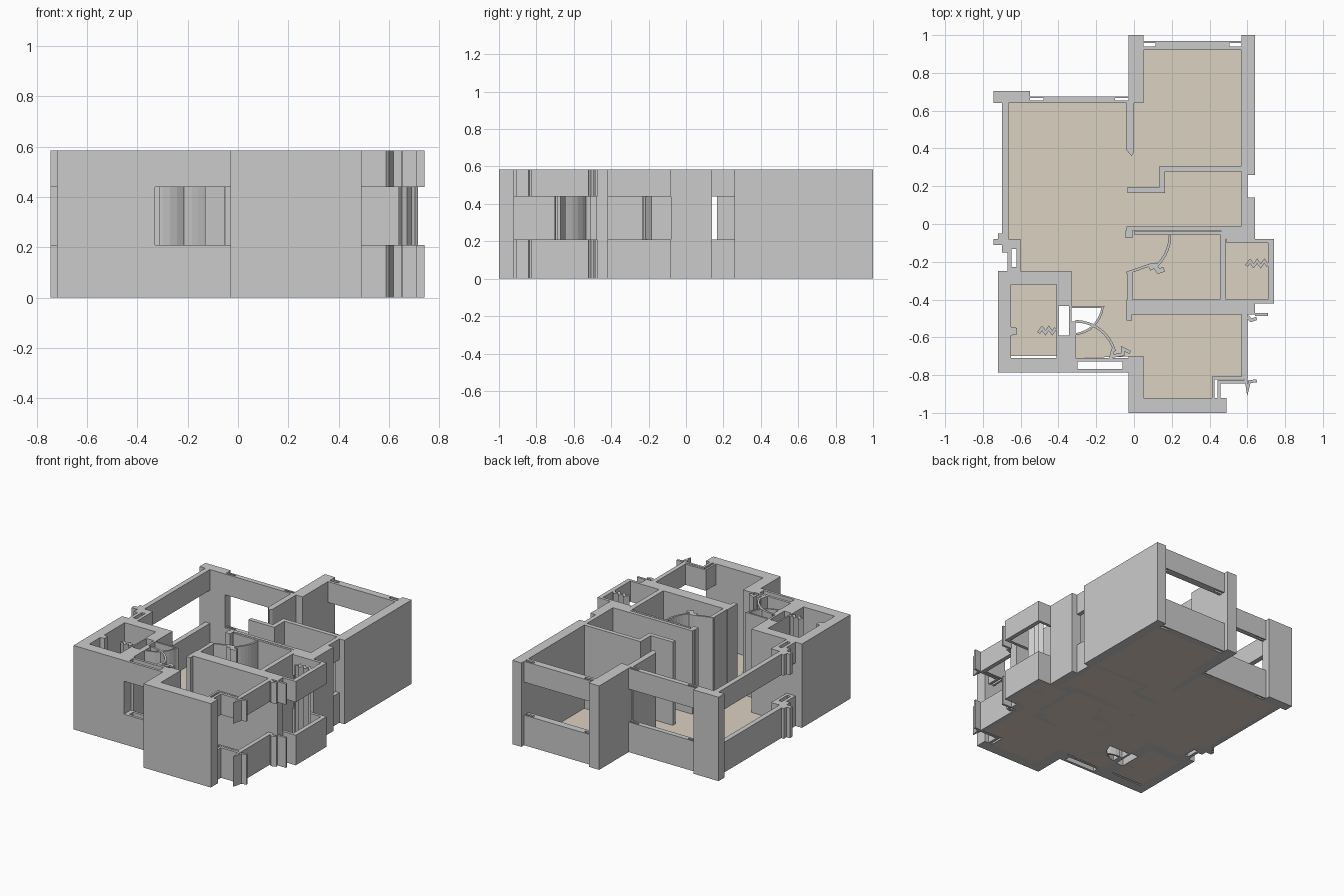
import bpy, bmesh, math
from mathutils import Vector

H = 0.585
FULL = [(0, H)]
BAND = [(0, 0.21), (0.44, H)]   # below and above a window opening


def build(name, polys, levels=FULL, mat=None):
    """Extrude plan polygons through each height range into one object."""
    bm = bmesh.new()
    for z0, z1 in levels:
        for pts in polys:
            lo = [bm.verts.new((x, y, z0)) for x, y in pts]
            hi = [bm.verts.new((x, y, z1)) for x, y in pts]
            bm.faces.new(lo)
            bm.faces.new(hi)
            for i in range(len(pts)):
                j = (i + 1) % len(pts)
                bm.faces.new((lo[i], lo[j], hi[j], hi[i]))
    bmesh.ops.recalc_face_normals(bm, faces=bm.faces)
    me = bpy.data.meshes.new(name)
    bm.to_mesh(me)
    bm.free()
    ob = bpy.data.objects.new(name, me)
    bpy.context.collection.objects.link(ob)
    if mat:
        me.materials.append(mat)
    return ob


def rect(x0, x1, y0, y1):
    return [(x0, y0), (x1, y0), (x1, y1), (x0, y1)]


def ribbon(pts, w):
    """Outline of a mitred strip of width w along a path."""
    p = [Vector(q) for q in pts]
    left, right = [], []
    for i, q in enumerate(p):
        a = (q - p[i - 1]).normalized() if i else None
        b = (p[i + 1] - q).normalized() if i < len(p) - 1 else None
        a, b = a or b, b or a
        na, nb = Vector((-a.y, a.x)), Vector((-b.y, b.x))
        m = (na + nb).normalized()
        m *= w / 2 / max(0.4, m.dot(na))
        left.append(tuple(q + m))
        right.append(tuple(q - m))
    return left + right[::-1]


def arc(cx, cy, r, a0, a1, n=8):
    return [(cx + r * math.cos(math.radians(a0 + (a1 - a0) * i / n)),
             cy + r * math.sin(math.radians(a0 + (a1 - a0) * i / n))) for i in range(n + 1)]


def frame(x0, x1, y0, y1, t):
    """Four strips around a hollow rectangle."""
    return [rect(x0, x1, y0, y0 + t), rect(x0, x1, y1 - t, y1),
            rect(x0, x0 + t, y0 + t, y1 - t), rect(x1 - t, x1, y0 + t, y1 - t)]


def slotted(x0, x1, y0, y1, s):
    """Window wall with a narrow slot near each end."""
    a, b = y0 + (y1 - y0) * 0.4, y0 + (y1 - y0) * 0.75
    return [rect(x0, x1, y0, a), rect(x0, x1, b, y1), rect(x0 + s, x1 - s, a, b)]


# Floors
beige = bpy.data.materials.new("floor_beige")
beige.diffuse_color = (0.72, 0.64, 0.54, 1)
build("main_floor", [[(-0.67, 0.64), (0.05, 0.64), (0.05, 0.92), (0.57, 0.92), (0.57, -0.82),
                      (0.42, -0.82), (0.42, -0.92), (0.05, -0.92), (0.05, -0.70), (-0.33, -0.71),
                      (-0.33, -0.59), (-0.23, -0.56), (-0.18, -0.50), (-0.16, -0.435),
                      (-0.33, -0.435), (-0.33, -0.25), (-0.60, -0.25), (-0.60, -0.08),
                      (-0.67, -0.08)]], [(0, 0.004)], beige)
build("bath_floor", [rect(-0.65, -0.41, -0.70, -0.32)], [(0, 0.004)], beige)
build("balcony_floor", [rect(0.49, 0.71, -0.40, -0.10)], [(0, 0.004)], beige)

# Outer full-height walls
build("back_middle_pillar", [rect(-0.03, 0.05, 0.64, 1.0)])
build("right_wall_back", [[(0.57, 0.26), (0.64, 0.26), (0.64, 1.0), (0.57, 1.0)]])
build("right_wall_middle", [[(0.57, 0.14), (0.64, 0.14), (0.64, -0.08), (0.49, -0.08),
                             (0.46, -0.055), (0.46, -0.01), (0.57, -0.01)]])
build("back_left_pillar", [[(-0.745, 0.64), (-0.55, 0.64), (-0.55, 0.705), (-0.745, 0.705)]])
build("bath_walls", [[(-0.41, -0.435), (-0.33, -0.435), (-0.33, -0.25), (-0.72, -0.25),
                      (-0.72, -0.785), (-0.33, -0.785), (-0.33, -0.59), (-0.41, -0.59),
                      (-0.41, -0.71), (-0.65, -0.71), (-0.65, -0.59), (-0.62, -0.585),
                      (-0.62, -0.55), (-0.65, -0.545), (-0.65, -0.32), (-0.41, -0.32)]])
build("front_room_wall", [[(-0.03, -1.0), (0.49, -1.0), (0.49, -0.92), (0.05, -0.92),
                           (0.05, -0.70), (-0.03, -0.70)]])

# Window walls: sill and lintel bands
build("back_right_window", slotted(0.05, 0.57, 0.92, 0.97, 0.065), BAND)
build("back_left_window", slotted(-0.55, -0.03, 0.64, 0.675, 0.07), BAND)
build("left_window", [rect(-0.70, -0.665, -0.05, 0.64)], BAND)
build("right_window", [rect(0.57, 0.60, 0.14, 0.26)], BAND)
build("left_window_end", frame(-0.67, -0.60, -0.25, -0.11, 0.022)
      + [[(-0.70, -0.15), (-0.67, -0.15), (-0.67, -0.11), (-0.60, -0.11), (-0.60, -0.08),
          (-0.665, -0.08), (-0.665, -0.05), (-0.72, -0.05), (-0.72, -0.08), (-0.745, -0.08),
          (-0.745, -0.11), (-0.70, -0.11)]], BAND)
build("entry_front", frame(-0.33, -0.03, -0.785, -0.71, 0.018)
      + [rect(-0.062, -0.048, -0.767, -0.728), rect(-0.312, -0.30, -0.767, -0.728)], BAND)
build("front_room_corner_window",
      [ribbon([(0.42, -0.92), (0.42, -0.815), (0.60, -0.815)], 0.014),
       ribbon([(0.45, -0.92), (0.45, -0.835), (0.60, -0.835)], 0.018),
       rect(0.57, 0.60, -0.808, -0.48),
       ribbon([(0.59, -0.80), (0.60, -0.89), (0.61, -0.835), (0.65, -0.83)], 0.016)], BAND)
build("right_window_bracket", [ribbon([(0.60, -0.49), (0.62, -0.51), (0.65, -0.50)], 0.018),
                               rect(0.64, 0.71, -0.487, -0.472)], BAND)
build("balcony_parapet", [[(0.49, -0.40), (0.49, -0.42), (0.74, -0.42), (0.74, -0.08),
                           (0.49, -0.08), (0.49, -0.10), (0.71, -0.10), (0.71, -0.40)]], BAND)

# Interior walls
build("stepped_wall", [ribbon([(-0.035, 0.18), (0.15, 0.18), (0.15, 0.292), (0.57, 0.292)], 0.03)])
build("bedroom_divider", [[(-0.04, 0.64), (-0.04, 0.39), (-0.012, 0.36), (0.0, 0.38),
                           (0.0, 0.64)]])
build("middle_room_back_wall", [rect(-0.04, 0.46, -0.035, -0.012), rect(0.0, 0.46, -0.055, -0.04)])
build("middle_room_side_wall", [rect(-0.035, -0.008, -0.40, -0.25),
                                rect(-0.045, -0.008, -0.075, -0.035)])
build("middle_room_front_wall", [[(-0.04, -0.51), (-0.01, -0.51), (-0.01, -0.48), (0.64, -0.48),
                                  (0.64, -0.42), (0.49, -0.42), (0.49, -0.40), (-0.04, -0.40)]])
build("middle_room_right_wall", [rect(0.455, 0.488, -0.40, -0.055)])

# Swinging-door outlines extruded as thin walls
build("middle_door_arc", [ribbon(arc(-0.03, -0.06, 0.22, 0, -45) + [(0.09, -0.215), (-0.04, -0.26)], 0.014),
                          ribbon([(0.08, -0.235), (0.11, -0.22), (0.13, -0.25), (0.16, -0.24)], 0.026)])
build("bath_door_arc", [ribbon([(-0.33, -0.44), (-0.165, -0.44)] + arc(-0.33, -0.42, 0.165, -8, -90), 0.012)])
build("entry_door_arc", [ribbon(arc(-0.31, -0.73, 0.215, 90, 15), 0.014),
                         rect(-0.33, -0.31, -0.71, -0.515),
                         ribbon([(-0.11, -0.66), (-0.12, -0.70), (-0.06, -0.69), (-0.06, -0.66),
                                 (-0.02, -0.68)], 0.018)])
build("bath_door_jambs", [rect(-0.41, -0.40, -0.59, -0.435), rect(-0.345, -0.33, -0.59, -0.435)])

# Small jagged fittings
for name, x, y, n, s in (("bath_fitting", -0.505, -0.565, 6, 0.018),
                         ("balcony_fitting", 0.595, -0.21, 7, 0.019)):
    build(name, [ribbon([(x + i * s, y + (0.014 if i % 2 else -0.012)) for i in range(n)], 0.016)])
